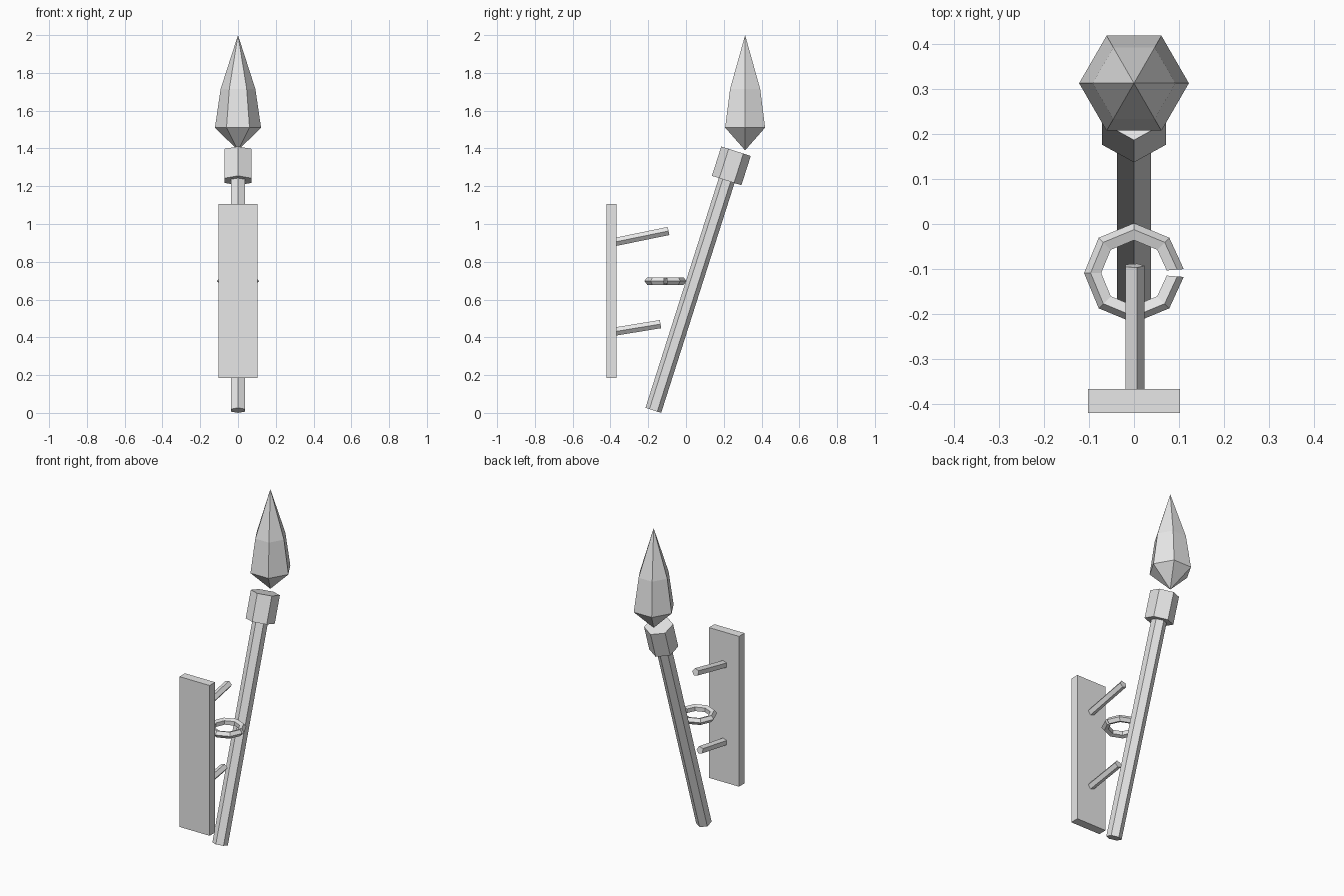
import bpy, bmesh, math
from mathutils import Vector

if "Cube" in bpy.data.objects:
    bpy.data.objects.remove(bpy.data.objects["Cube"])

grey = bpy.data.materials.new("light_grey")
grey.diffuse_color = (0.8, 0.8, 0.8, 1)
grey.use_nodes = True
grey.node_tree.nodes["Principled BSDF"].inputs["Base Color"].default_value = grey.diffuse_color


def finish(name, bm):
    bmesh.ops.recalc_face_normals(bm, faces=bm.faces)
    me = bpy.data.meshes.new(name)
    bm.to_mesh(me)
    bm.free()
    me.materials.append(grey)
    ob = bpy.data.objects.new(name, me)
    bpy.context.collection.objects.link(ob)


def skin(bm, rings):
    """Join equal rings of points with quads and cap both ends."""
    rows = [[bm.verts.new(p) for p in r] for r in rings]
    n = len(rows[0])
    for a, b in zip(rows, rows[1:]):
        for i in range(n):
            j = (i + 1) % n
            bm.faces.new((a[i], a[j], b[j], b[i]))
    bm.faces.new(rows[0][::-1])
    bm.faces.new(rows[-1])


def rod(name, start, end, radius, sides, turn=0.0):
    """Straight prism between two points; a corner faces +x when turn is 0."""
    a, b = Vector(start), Vector(end)
    u = Vector((1, 0, 0))
    v = u.cross((b - a).normalized())
    angles = [turn + math.tau * i / sides for i in range(sides)]
    bm = bmesh.new()
    skin(bm, [[c + radius * (math.cos(t) * u + math.sin(t) * v) for t in angles]
              for c in (a, b)])
    finish(name, bm)


# Leaning shaft and collar share one axis
foot = Vector((0, -0.173, 0.0135))
tilt = math.radians(17.7)
axis = Vector((0, math.sin(tilt), math.cos(tilt)))
rod("shaft", foot, foot + axis * 1.30, 0.0437, 6, math.pi / 6)
rod("collar", foot + axis * 1.277, foot + axis * 1.44, 0.082, 6, math.pi / 6)

# Upright pointed head: two hexagonal rings between two tips
bm = bmesh.new()
rings = [[bm.verts.new((r * math.cos(math.tau * i / 6),
                        0.313 + r * math.sin(math.tau * i / 6), z))
          for i in range(6)] for r, z in ((0.122, 1.51), (0.092, 1.715))]
low = bm.verts.new((0, 0.313, 1.39))
tip = bm.verts.new((0, 0.313, 2.0))
for i in range(6):
    j = (i + 1) % 6
    bm.faces.new((low, rings[0][j], rings[0][i]))
    bm.faces.new((rings[0][i], rings[0][j], rings[1][j], rings[1][i]))
    bm.faces.new((rings[1][i], rings[1][j], tip))
finish("spear_head", bm)

# Flat wall plate
bm = bmesh.new()
bmesh.ops.create_cube(bm, size=1)
for v in bm.verts:
    v.co = Vector((0, -0.3935, 0.645)) + v.co * Vector((0.204, 0.053, 0.92))
finish("wall_plate", bm)

# Sloping pegs
rod("upper_peg", (0, -0.38, 0.904), (0, -0.0926, 0.963), 0.023, 5)
rod("lower_peg", (0, -0.38, 0.430), (0, -0.135, 0.470), 0.023, 5)

# Split ring with a small gap on the right
bm = bmesh.new()
sections = []
for deg in [4.5] + list(range(45, 360, 45)) + [355.5]:
    t = math.radians(deg)
    ring = []
    for i in range(5):
        p = math.tau * i / 5
        r = 0.09 + 0.021 * math.cos(p)
        ring.append((r * math.cos(t), -0.109 + r * math.sin(t),
                     0.698 + 0.021 * math.sin(p)))
    sections.append(ring)
skin(bm, sections)
finish("split_ring", bm)
